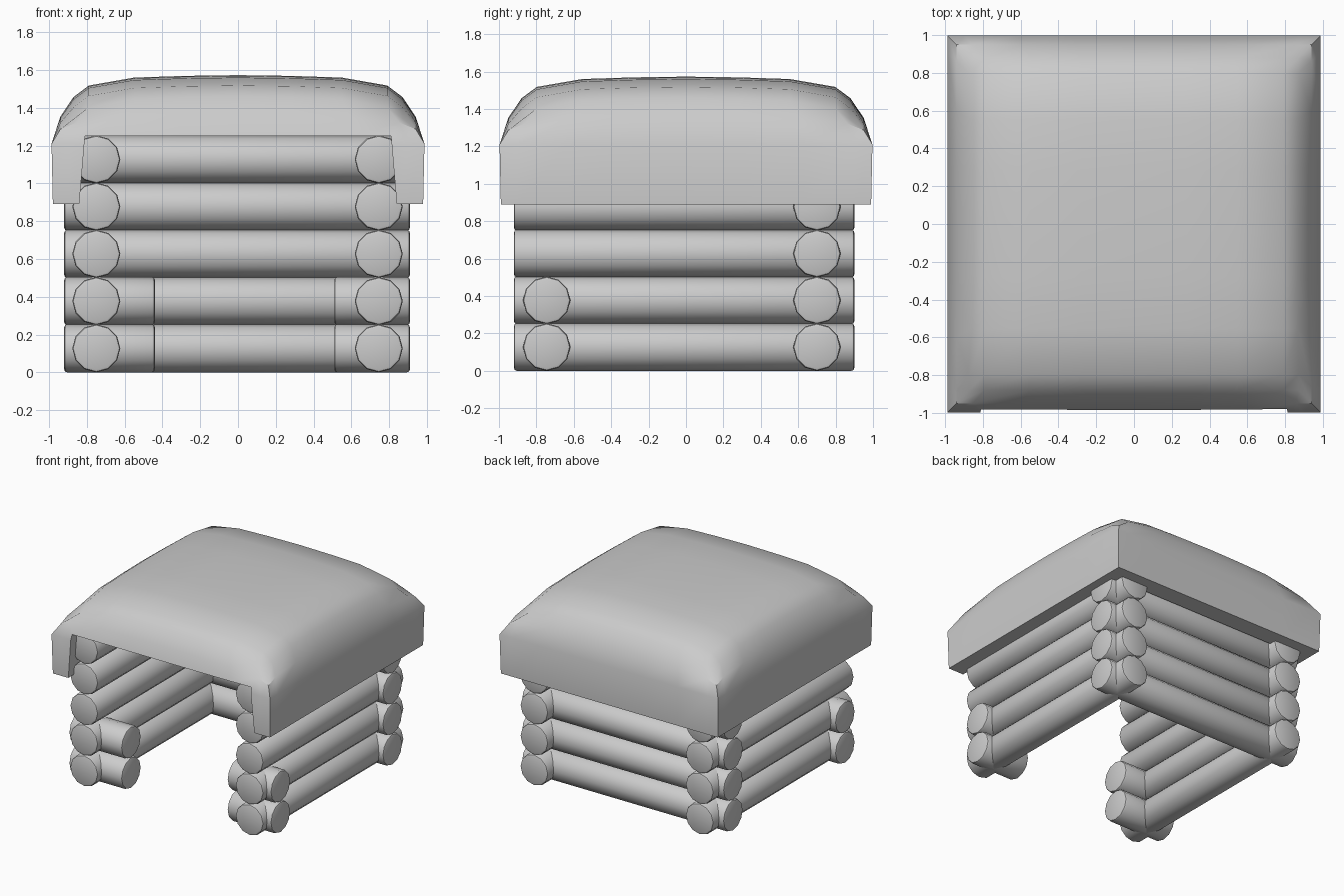
import bpy, bmesh, math

if "Cube" in bpy.data.objects:
    bpy.data.objects.remove(bpy.data.objects["Cube"])

R = 0.127       # log radius
STEP = 0.25     # row spacing


def smooth(ob, angle=40):
    bpy.ops.object.select_all(action='DESELECT')
    ob.select_set(True)
    bpy.context.view_layer.objects.active = ob
    bpy.ops.object.shade_smooth_by_angle(angle=math.radians(angle))


def to_object(name, bm):
    bmesh.ops.recalc_face_normals(bm, faces=bm.faces)
    me = bpy.data.meshes.new(name)
    bm.to_mesh(me)
    bm.free()
    ob = bpy.data.objects.new(name, me)
    bpy.context.collection.objects.link(ob)
    return ob


def log(name, axis, lo, hi, offset, row):
    """A 12-sided log along x or y with softened end rims."""
    z, mid = R + STEP * row, (lo + hi) / 2
    along_x = axis == 'x'
    bpy.ops.mesh.primitive_cylinder_add(
        vertices=12, radius=R, depth=hi - lo,
        location=(mid, offset, z) if along_x else (offset, mid, z),
        rotation=(0, math.pi / 2, 0) if along_x else (math.pi / 2, 0, 0))
    ob = bpy.context.object
    ob.name = name
    bm = bmesh.new()
    bm.from_mesh(ob.data)
    rims = [e for e in bm.edges if any(len(f.verts) > 4 for f in e.link_faces)]
    bmesh.ops.bevel(bm, geom=rims, offset=0.015, segments=2, profile=0.5, affect='EDGES')
    bm.to_mesh(ob.data)
    bm.free()
    smooth(ob)


# Log walls: two sides and a back, with short front stubs beside the opening
for row in range(5):
    log(f"left_log_{row}", 'y', -0.92, 0.90, -0.75, row)
    log(f"right_log_{row}", 'y', -0.92, 0.90, 0.745, row)
    log(f"back_log_{row}", 'x', -0.92, 0.91, 0.70, row)
    if row < 2:
        log(f"front_stub_left_{row}", 'x', -0.92, -0.44, -0.745, row)
        log(f"front_stub_right_{row}", 'x', 0.51, 0.91, -0.745, row)

# Roof: domed top grid, then rings extruded outward and down
half = [(0.0, 0.0), (0.28, 0.004), (0.55, 0.013), (0.79, 0.055), (0.87, 0.115)]
drop = [(-x, d) for x, d in half[:0:-1]] + half
n = len(drop)
bm = bmesh.new()
grid = [[bm.verts.new((x, y, 1.573 - dx - dy)) for x, dx in drop] for y, dy in drop]
for j in range(n - 1):
    for i in range(n - 1):
        bm.faces.new((grid[j][i], grid[j][i + 1], grid[j + 1][i + 1], grid[j + 1][i]))
size = 0.87
for s, blend, target in [(0.94, 0.42, 1.21), (0.987, 1, 1.21), (0.98, 1, 0.89)]:
    edges = [e for e in bm.edges if e.is_boundary]
    ext = bmesh.ops.extrude_edge_only(bm, edges=edges)["geom"]
    for v in (g for g in ext if isinstance(g, bmesh.types.BMVert)):
        v.co.x *= s / size
        v.co.y *= s / size
        v.co.z += (target - v.co.z) * blend
    size = s
bmesh.ops.contextual_create(bm, geom=[e for e in bm.edges if e.is_boundary])
for v in bm.verts:
    v.co.y *= 1.01
roof = to_object("roof", bm)

# Tapered hollow under the roof, open at the front
bm = bmesh.new()
bmesh.ops.create_cube(bm, size=2)
for v in bm.verts:
    top = v.co.z > 0
    w = 0.81 if top else 0.843
    v.co = (w * v.co.x, w if v.co.y > 0 else -1.3, 1.25 if top else 0.86)
cutter = to_object("roof_hollow_cutter", bm)
cutter.hide_render = True

mod = roof.modifiers.new("hollow", 'BOOLEAN')
mod.operation = 'DIFFERENCE'
mod.solver = 'EXACT'
mod.object = cutter
bpy.ops.object.select_all(action='DESELECT')
roof.select_set(True)
bpy.context.view_layer.objects.active = roof
bpy.ops.object.modifier_apply(modifier="hollow")
bpy.data.objects.remove(cutter, do_unlink=True)
smooth(roof)
